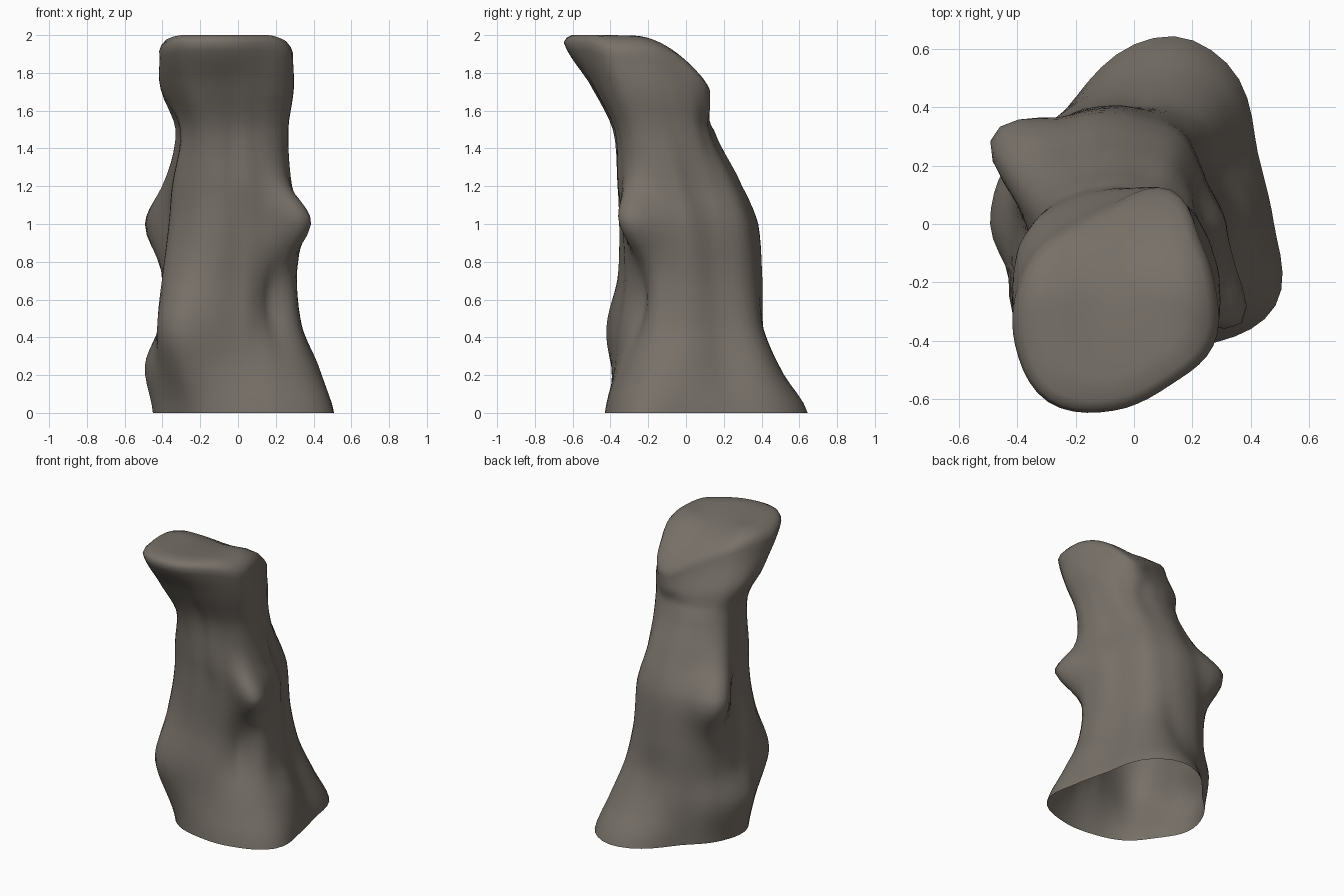
import bpy, bmesh, math
from mathutils import Vector, noise

if "Cube" in bpy.data.objects:
    bpy.data.objects.remove(bpy.data.objects["Cube"])

# Cross-sections: height, centre x, centre y, then radius every 30 degrees from +x
SECTIONS = [
    (0.00, 0, 0, .48, .49, .63, .60, .46, .45, .45, .40, .41, .42, .48, .56),
    (0.25, 0, 0, .42, .40, .51, .48, .45, .48, .49, .45, .44, .38, .40, .45),
    (0.45, 0, 0, .34, .33, .42, .41, .43, .44, .42, .46, .45, .36, .35, .37),
    (0.70, 0, 0, .31, .29, .37, .40, .43, .44, .39, .44, .41, .33, .34, .34),
    (1.00, 0, 0, .31, .28, .345, .37, .42, .45, .37, .40, .39, .34, .35, .36),
    (1.20, -.03, -.05, .30, .28, .33, .34, .36, .38, .33, .345, .33, .31, .33, .34),
    (1.50, -.03, -.13, .29, .29, .28, .27, .305, .33, .28, .30, .29, .25, .27, .31),
    (1.75, -.06, -.18, .35, .34, .34, .30, .30, .34, .35, .36, .37, .33, .34, .375),
    (1.96, -.07, -.22, .35, .34, .39, .29, .26, .29, .33, .39, .45, .42, .385, .395),
]
# Knobs and grooves: angle, height, depth, angular spread, vertical spread
FEATURES = [
    (318, 1.02, .14, 12, .13),    # right knob
    (148, 1.00, .125, 13, .16),   # left knob
    (226, 0.45, .07, 14, .20),    # front left ridge
    (306, 0.60, -.07, 14, .17),   # front groove
    (78, 0.00, .03, 12, .12),     # back foot
]
SEG, STEPS = 60, 5


def spline(a, b, c, d, t):
    return b + .5 * t * (c - a + t * (2*a - 5*b + 4*c - d + t * (3*(b - c) + d - a)))


def section(f):
    """Section values at fractional index f."""
    n = len(SECTIONS) - 1
    i = min(int(f), n - 1)
    rows = [SECTIONS[min(max(i + k, 0), n)] for k in (-1, 0, 1, 2)]
    s = [spline(*v, f - i) for v in zip(*rows)]
    s[0] = rows[1][0] + (rows[2][0] - rows[1][0]) * (f - i)
    return s


def top_height(x, y):
    """Sloping top: level at the front, falling to the back and the sides."""
    return 2.0 - 1.5 * max(0, y + .3) ** 2 - 3.0 * max(0, abs(x + .07) - .22) ** 2


def relief(deg, z):
    total = 0
    for ang, h, depth, spread, tall in FEATURES:
        d = (deg - ang + 180) % 360 - 180
        total += depth * math.exp(-(d / spread) ** 2 / 1.5 - ((z - h) / tall) ** 2 / 1.5)
    return total


def ring(bm, s, scale=1.0):
    z, cx, cy, *radii = s
    verts = []
    for j in range(SEG):
        u = j * 12 / SEG
        k = int(u)
        r = scale * spline(*[radii[(k + m) % 12] for m in (-1, 0, 1, 2)], u - k)
        a = math.tau * j / SEG
        # shallow upright furrows, fading out at foot and rim
        fade = min(1, z * 3, max(0, (1.95 - z) * 3))
        r += .012 * fade * noise.noise(Vector((math.cos(a) * 3.5, math.sin(a) * 3.5, z * 1.6)))
        r += relief(math.degrees(a), z)
        x, y = cx + r * math.cos(a), cy + r * math.sin(a)
        h = z if z <= 1.5 else 1.5 + (z - 1.5) * 2 * (top_height(x, y) - 1.5)
        verts.append(bm.verts.new((x, y, h)))
    return verts


# Rock pillar: lofted sides, hollow and open underneath
bm = bmesh.new()
count = (len(SECTIONS) - 1) * STEPS
rings = [ring(bm, section(i / STEPS)) for i in range(count + 1)]

# Sloping top with a rounded rim
last = list(SECTIONS[-1])
for scale, z in ((.97, 1.985), (.90, 2.0), (.7, 2.0), (.45, 1.99), (.2, 1.985)):
    last[0] = z
    rings.append(ring(bm, last, scale))

for a, b in zip(rings, rings[1:]):
    for j in range(SEG):
        k = (j + 1) % SEG
        bm.faces.new((a[j], a[k], b[k], b[j]))
bm.faces.new(rings[-1])
bmesh.ops.recalc_face_normals(bm, faces=bm.faces)

mesh = bpy.data.meshes.new("rock_pillar")
bm.to_mesh(mesh)
bm.free()
for p in mesh.polygons:
    p.use_smooth = True

stone = bpy.data.materials.new("grey brown stone")
stone.diffuse_color = (.185, .163, .140, 1)
stone.use_nodes = True
stone.node_tree.nodes["Principled BSDF"].inputs["Base Color"].default_value = stone.diffuse_color
mesh.materials.append(stone)
bpy.context.collection.objects.link(bpy.data.objects.new("rock_pillar", mesh))
